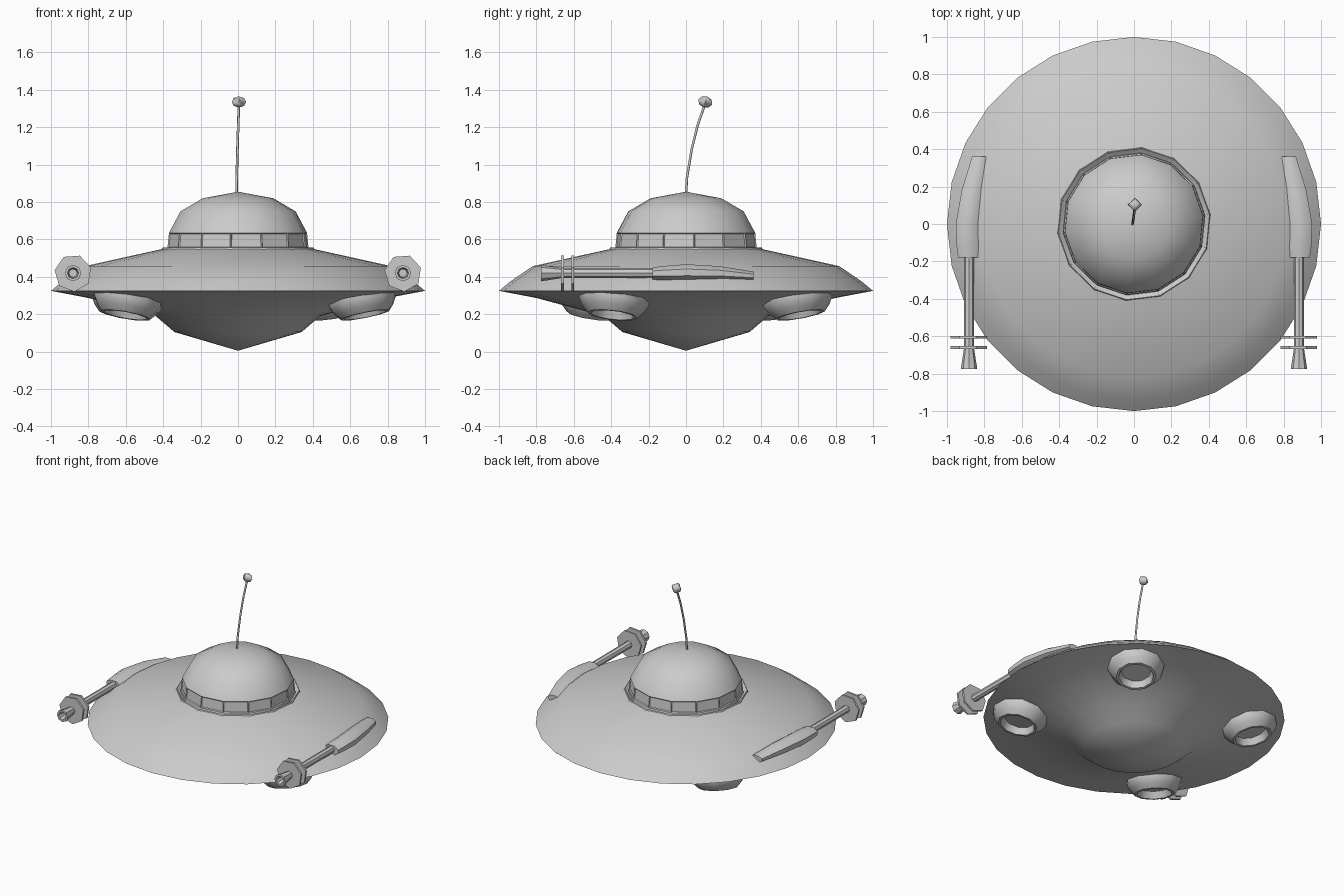
import bpy, bmesh, math
from mathutils import Matrix, Vector

cube = bpy.data.objects.get("Cube")
if cube:
    bpy.data.objects.remove(cube, do_unlink=True)

grey = bpy.data.materials.new("hull grey")
grey.use_nodes = True
COLOUR = (0.6, 0.6, 0.6, 1)
grey.diffuse_color = COLOUR
grey.node_tree.nodes["Principled BSDF"].inputs["Base Color"].default_value = COLOUR


def finish(name, bm, angle=30):
    bmesh.ops.remove_doubles(bm, verts=bm.verts, dist=1e-5)
    bmesh.ops.recalc_face_normals(bm, faces=bm.faces)
    me = bpy.data.meshes.new(name)
    bm.to_mesh(me)
    bm.free()
    me.materials.append(grey)
    ob = bpy.data.objects.new(name, me)
    bpy.context.collection.objects.link(ob)
    if angle:
        bpy.ops.object.select_all(action='DESELECT')
        ob.select_set(True)
        bpy.context.view_layer.objects.active = ob
        bpy.ops.object.shade_smooth_by_angle(angle=math.radians(angle))
    return ob


def lathe(profile, sides, turn=0.0, place=Matrix()):
    """Spin (radius, height) points around the local z axis."""
    bm = bmesh.new()
    rows = []
    for r, h in profile:
        ring = [turn + math.tau * i / sides for i in range(sides)]
        rows.append([bm.verts.new(place @ Vector((r * math.cos(a), r * math.sin(a), h)))
                     for a in ring] if r else [bm.verts.new(place @ Vector((0, 0, h)))])
    for a, b in zip(rows, rows[1:]):
        for i in range(sides):
            j = (i + 1) % sides
            quad = [a[i % len(a)], a[j % len(a)], b[j % len(b)], b[i % len(b)]]
            bm.faces.new(list(dict.fromkeys(quad)))
    return bm


def loft(sections, sides):
    """Skin elliptical sections (x, y, z, half width, half height) along y."""
    bm = bmesh.new()
    rows = [[bm.verts.new((x + w * math.cos(math.tau * (i + .5) / sides), y,
                           z + h * math.sin(math.tau * (i + .5) / sides)))
             for i in range(sides)] for x, y, z, w, h in sections]
    for a, b in zip(rows, rows[1:]):
        for i in range(sides):
            j = (i + 1) % sides
            bm.faces.new((a[i], a[j], b[j], b[i]))
    bm.faces.new(rows[0])
    bm.faces.new(rows[-1])
    return bm


# Saucer body
finish("saucer_hull", lathe([(0, .005), (.34, .105), (.44, .19), (.8, .287), (1, .325),
                             (.94, .375), (.82, .457), (.4, .55), (.37, .53)], 28), 40)

# Dome, its seat and the ring of recessed panels
TURN = math.radians(7)
finish("dome_collar", lathe([(.42, .53), (.407, .557), (.388, .54), (.37, .53)], 14, TURN))
dome = lathe([(.384, .53), (.38, .555), (.372, .635), (.31, .75), (.19, .82), (0, .855)], 14, TURN)
panels = [f for f in dome.faces if .57 < f.calc_center_median().z < .62]
bmesh.ops.recalc_face_normals(dome, faces=dome.faces)
bmesh.ops.inset_individual(dome, faces=panels, thickness=.008, depth=-.006)
finish("dome", dome, 35)

# Antenna
rod = bpy.data.curves.new("antenna_rod", 'CURVE')
rod.dimensions = '3D'
rod.bevel_depth = .007
rod.bevel_resolution = 1
spline = rod.splines.new('POLY')
path = [(-.008, 0, .84), (-.007, .005, .93), (-.003, .03, 1.08), (.001, .062, 1.21), (.005, .1, 1.32)]
spline.points.add(len(path) - 1)
for point, co in zip(spline.points, path):
    point.co = (*co, 1)
rod.materials.append(grey)
bpy.context.collection.objects.link(bpy.data.objects.new("antenna_rod", rod))

tip = bmesh.new()
bmesh.ops.create_uvsphere(tip, u_segments=4, v_segments=4, radius=.039,
                          matrix=Matrix.Translation((.005, .103, 1.335))
                          @ Matrix.Rotation(math.radians(-20), 4, 'X') @ Matrix.Diagonal((1, 1, .8, 1)))
finish("antenna_tip", tip, 50)

# Thruster pods, each tilted to follow the underside
for name, degrees in (("back_left", 51), ("back_right", 141), ("front_right", 220), ("front_left", 330)):
    place = (Matrix.Rotation(math.radians(degrees), 4, 'Z') @ Matrix.Translation((.765, 0, .285))
             @ Matrix.Rotation(math.radians(-13), 4, 'Y'))
    profile = [(.19, .02), (.188, -.02), (.165, -.06), (.135, -.092), (.118, -.092), (.1, -.045), (0, -.045)]
    finish("thruster_" + name, lathe(profile, 10, .2, place), 35)

# Side guns
for side, s in (("left", 1), ("right", -1)):
    along = Matrix.Translation((s * .882, 0, .42)) @ Matrix.Rotation(math.pi / 2, 4, 'X')
    finish("gun_barrel_" + side, lathe([(0, .1), (.026, .1), (.026, .66), (.044, .775), (.03, .775),
                                        (.022, .72), (0, .72)], 8, 0, along))
    for number, y in enumerate((.605, .66)):
        finish(f"gun_disc_{side}_{number + 1}",
               lathe([(0, y - .007), (.1, y - .007), (.1, y + .007), (0, y + .007)], 7, .3, along), 0)
    fairing = loft([(s * .885, -.18, .418, .06, .035), (s * .887, -.12, .42, .066, .041),
                    (s * .89, 0, .424, .068, .047), (s * .862, .18, .42, .064, .04),
                    (s * .82, .36, .405, .05, .025)], 8)
    finish("gun_fairing_" + side, fairing, 35)
